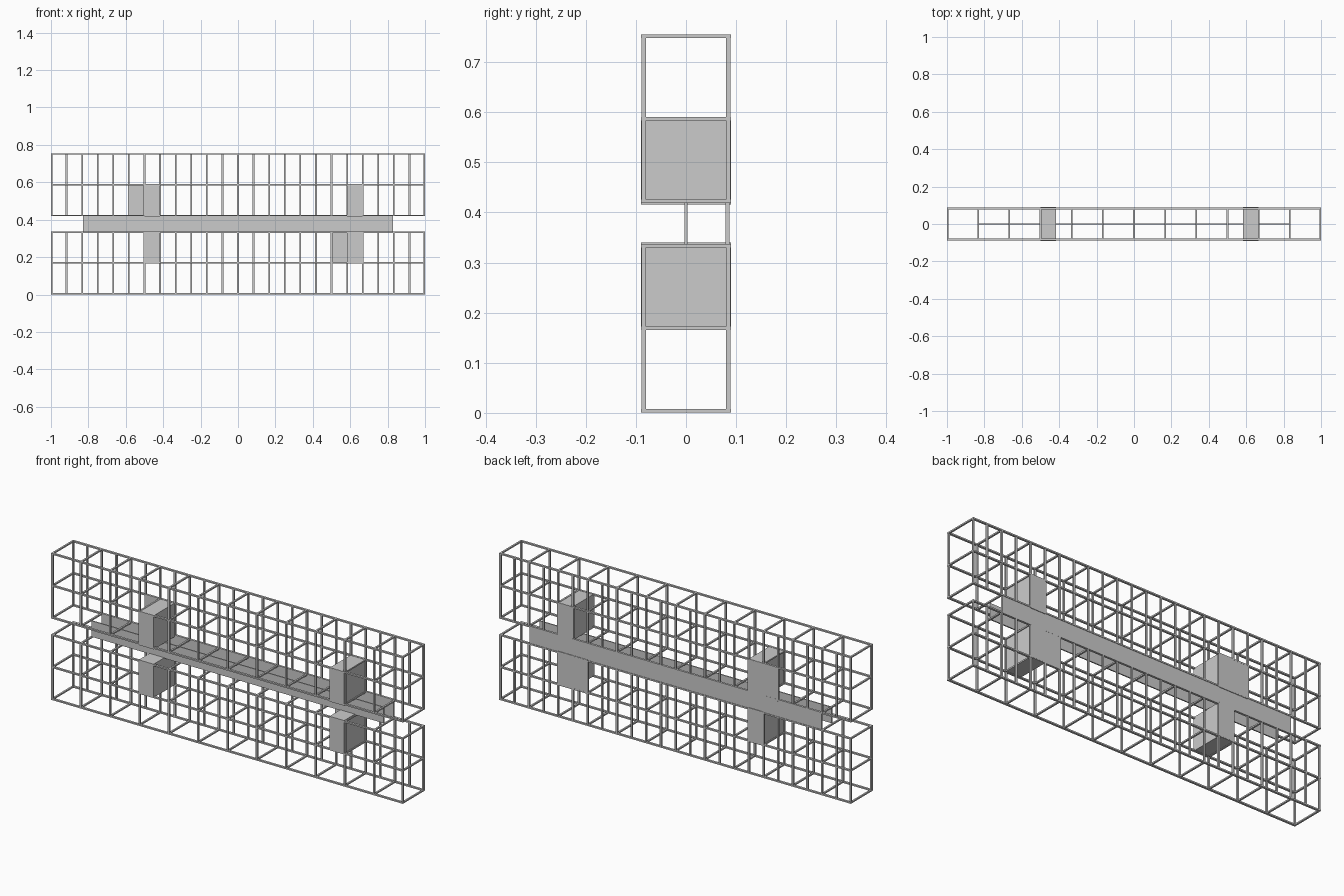
import bpy, bmesh
from mathutils import Matrix, Vector

if "Cube" in bpy.data.objects:
    bpy.data.objects.remove(bpy.data.objects["Cube"])

CELL = 1 / 6      # cage cell length
HALF = CELL / 2
Y = 0.084         # front / back cage planes
T = 0.009         # bar thickness


def add_box(bm, x0, x1, y0, y1, z0, z1):
    centre = Vector(((x0 + x1) / 2, (y0 + y1) / 2, (z0 + z1) / 2))
    size = (x1 - x0, y1 - y0, z1 - z0)
    bmesh.ops.create_cube(bm, size=1, matrix=Matrix.Translation(centre) @ Matrix.Diagonal((*size, 1)))


def make(name, boxes):
    bm = bmesh.new()
    for b in boxes:
        add_box(bm, *b)
    mesh = bpy.data.meshes.new(name)
    bm.to_mesh(mesh)
    bm.free()
    ob = bpy.data.objects.new(name, mesh)
    bpy.context.collection.objects.link(ob)
    return ob


def cage(name, base):
    h = T / 2
    levels = [base + h + i * (0.338 - T) / 2 for i in range(3)]
    top = base + 0.338
    # long rails on both faces
    make(name + "_rails", [(-1, 1, y - 0.0055, y + 0.0055, z - h * .8, z + h * .8)
                           for z in levels for y in (-Y, Y)])
    # cross bars joining the faces
    xs = [max(-1 + h, min(1 - h, -1 + i * CELL)) for i in range(13)]
    make(name + "_cross_bars", [(x - h, x + h, -Y, Y, z - h * .8, z + h * .8)
                                for z in levels for x in xs])
    # front posts at every cell
    make(name + "_front_posts", [(x - h, x + h, -Y - h, -Y + h, base + .001, top - .001) for x in xs])
    # back posts at every half cell
    xb = [max(-1 + h, min(1 - h, -1 + i * HALF)) for i in range(25)]
    make(name + "_back_posts", [(x - h, x + h, Y - h, Y + h, base + .001, top - .001) for x in xb])


cage("lower_cage", 0)
cage("upper_cage", 0.418)

# planks bridging the two cages
make("centre_plank", [(-0.83, 0.83, -0.003, 0.003, 0.337, 0.419)])
make("back_plank", [(-0.83, 0.83, 0.079, 0.087, 0.337, 0.419)])

# solid blocks filling half cells next to the planks
low, high = (0.168, 0.340), (0.416, 0.589)
for name, x0 in (("left", -6 * HALF), ("right", 7 * HALF)):
    for level, z in (("lower", low), ("upper", high)):
        make(f"{level}_{name}_block", [(x0, x0 + HALF, -0.09, 0.09, *z)])

# thin side panels extending two of the blocks at the back
make("upper_left_panel", [(-7 * HALF, -6 * HALF, 0.080, 0.089, *high)])
make("lower_right_panel", [(6 * HALF, 7 * HALF, 0.080, 0.089, *low)])
